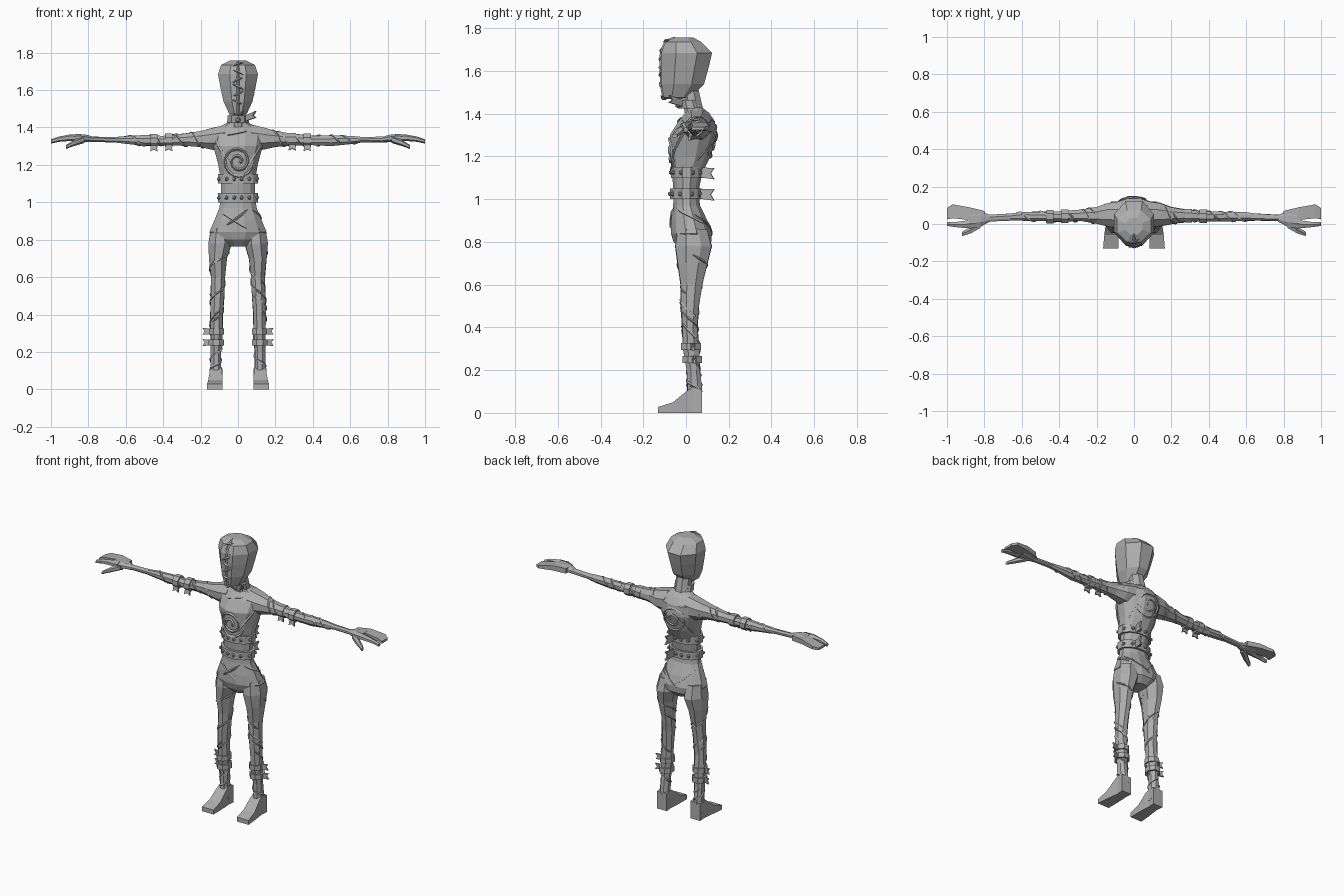
import bpy, bmesh, math, random
from mathutils import Vector
from mathutils.bvhtree import BVHTree

random.seed(4)
cube = bpy.data.objects.get("Cube")
if cube:
    bpy.data.objects.remove(cube, do_unlink=True)

GREY = (0.42, 0.42, 0.42, 1)
mat = bpy.data.materials.new("cloth_grey")
mat.use_nodes = True
mat.diffuse_color = GREY
mat.node_tree.nodes["Principled BSDF"].inputs["Base Color"].default_value = GREY

# axis -> (centre axis, the two ring axes)
AXES = {"x": (Vector((0, 1, 0)), Vector((0, 0, 1))),
        "y": (Vector((1, 0, 0)), Vector((0, 0, 1))),
        "z": (Vector((1, 0, 0)), Vector((0, 1, 0)))}


def finish(name, bm):
    bmesh.ops.recalc_face_normals(bm, faces=bm.faces)
    mesh = bpy.data.meshes.new(name)
    bm.to_mesh(mesh)
    tree = BVHTree.FromBMesh(bm)
    bm.free()
    mesh.materials.append(mat)
    obj = bpy.data.objects.new(name, mesh)
    bpy.context.collection.objects.link(obj)
    return tree


def loft(name, axis, rings, n=8, side=1, jitter=0):
    """Skin through rings of (x, y, z, half width, half depth)."""
    bm = bmesh.new()
    u, v = AXES[axis]
    grow = 1 / math.cos(math.pi / n)
    loops = []
    for x, y, z, ru, rv in rings:
        loop = []
        for i in range(n):
            a = 2 * math.pi * (i + 0.5) / n
            p = Vector((x, y, z)) + grow * (u * ru * math.cos(a) + v * rv * math.sin(a))
            p += Vector([random.uniform(-jitter, jitter) for _ in range(3)])
            p.x *= side
            loop.append(bm.verts.new(p))
        loops.append(loop)
    for a, b in zip(loops, loops[1:]):
        for i in range(n):
            j = (i + 1) % n
            bm.faces.new((a[i], a[j], b[j], b[i]))
    bm.faces.new(loops[0])
    bm.faces.new(loops[-1])
    return finish(name, bm)


def ribbon(name, points, size=0.006):
    """Raised strip along a path, pointed at both ends."""
    curve = bpy.data.curves.new(name, "CURVE")
    curve.dimensions = "3D"
    curve.bevel_depth = size
    curve.bevel_resolution = 0
    line = curve.splines.new("POLY")
    line.points.add(len(points) - 1)
    for i, (slot, p) in enumerate(zip(line.points, points)):
        slot.co = (*p, 1)
        slot.radius = 0.3 if i in (0, len(points) - 1) else 1
    temp = bpy.data.objects.new(name, curve)
    mesh = bpy.data.meshes.new_from_object(temp)
    bpy.data.objects.remove(temp)
    mesh.materials.clear()
    mesh.materials.append(mat)
    mesh.shade_flat()
    bpy.context.collection.objects.link(bpy.data.objects.new(name, mesh))


def cast(tree, centre, out):
    """Surface point met when looking back at centre from outside."""
    out = Vector(out).normalized()
    hit = tree.ray_cast(Vector(centre) + out * 0.5, -out)[0]
    return hit if hit else Vector(centre)


def tail(name, base, along, across, width=0.035, thick=0.01):
    """Loose strap end with a forked tip."""
    base, along, w = Vector(base), Vector(along), Vector(across).normalized() * width / 2
    normal = along.cross(w).normalized() * thick
    bm = bmesh.new()
    outline = [base - w, base + along - w * 1.2, base + along * 0.75,
               base + along + w * 1.2, base + w]
    face = bm.faces.new([bm.verts.new(p - normal / 2) for p in outline])
    new = bmesh.ops.extrude_face_region(bm, geom=[face])["geom"]
    bmesh.ops.translate(bm, verts=[g for g in new if isinstance(g, bmesh.types.BMVert)], vec=normal)
    finish(name, bm)


def stud(name, at, r=0.012):
    bm = bmesh.new()
    bmesh.ops.create_icosphere(bm, subdivisions=1, radius=r)
    bmesh.ops.translate(bm, verts=bm.verts, vec=at)
    finish(name, bm)


# Torso, neck and head
torso = loft("torso", "z", [
    (0, .03, .765, .06, .055), (0, .03, .80, .13, .088), (0, .025, .84, .153, .096),
    (0, .015, .90, .128, .085), (0, .003, .97, .10, .063), (0, 0, 1.03, .09, .058),
    (0, .005, 1.12, .092, .07), (0, .02, 1.20, .105, .095), (0, .034, 1.30, .132, .11),
    (0, .05, 1.365, .145, .085), (0, .052, 1.405, .095, .055), (0, .035, 1.43, .05, .04)], 12)
loft("neck", "z", [(0, .04, 1.40, .048, .045), (0, .015, 1.52, .042, .042)])
head = loft("head", "z", [
    (0, -.04, 1.475, .048, .065), (0, -.015, 1.54, .078, .10), (0, -.005, 1.62, .095, .112),
    (0, .003, 1.685, .107, .119), (0, -.012, 1.735, .09, .085), (0, -.012, 1.757, .045, .045)])

# Stitched seam over the face and crown
HEAD_MID = Vector((0, 0, 1.62))
seam = []
for i in range(19):
    a = math.radians(-132 + 11 * i * 0.8)
    seam.append(cast(head, HEAD_MID, (0, -math.cos(a + .75), math.sin(a + .75))))
ribbon("head_seam", seam, 0.007)
for i, p in enumerate(seam[2:-1:2]):
    lean = 0.014 if i % 2 else -0.014
    ends = []
    for s in (-1, 0, 1):
        out = (p - HEAD_MID).normalized()
        up = out.cross(Vector((1, 0, 0)))
        ends.append(p + Vector((s * 0.028, 0, 0)) + up * s * lean + out * (0.006 if s == 0 else 0))
    ribbon("head_stitch", ends, 0.008)

# Collar and waist belts
loft("collar", "z", [(0, .022, 1.425, .058, .052), (0, .012, 1.465, .056, .052)], 10)
stud("collar_stud", (0, -.035, 1.44), .016)
tail("collar_tail", (.045, -.02, 1.45), (.05, -.06, .02), (0, 0, 1), .03)
for z, y in ((1.125, .004), (1.025, 0)):
    belt = loft("belt", "z", [(0, y, z - .025, .108, .074), (0, y, z + .025, .108, .074)], 12)
    for i in range(12):
        a = math.radians(15 + 30 * i)
        stud("belt_stud", cast(belt, (0, y, z), (math.cos(a), math.sin(a), 0)))
    tail("belt_tail", (.04, .065, z), (.015, .068, -.005), (0, 0, 1), .045)

# Swirled wrappings on chest and back
for name, a0, zc, turn in (("chest_swirl", -90, 1.22, 1), ("back_swirl", 90, 1.28, -1)):
    path = []
    for i in range(34):
        t = i / 33
        ang, r = -0.8 + t * 13, 0.015 + 0.085 * t
        a = math.radians(a0) + turn * math.cos(ang) * r / 0.115
        z = zc + math.sin(ang) * r * 0.9
        path.append(cast(torso, (0, .025, z), (math.cos(a), math.sin(a), 0)))
    ribbon(name, path, 0.008)

# Slanted folds round the ribs, shoulders and hips: (start angle, sweep, z start, z end)
for a0, sweep, z0, z1 in ((-170, 70, 1.34, 1.17), (-10, -60, 1.32, 1.16), (-140, 100, 1.36, 1.38),
                          (20, 60, 1.18, 1.33), (160, -60, 1.17, 1.30), (-125, 70, .88, .96),
                          (-150, 90, .95, .86), (10, 90, .93, .83), (170, -80, .95, .85),
                          (-40, 80, .96, .88)):
    path = []
    for i in range(8):
        a, z = math.radians(a0 + sweep * i / 7), z0 + (z1 - z0) * i / 7
        path.append(cast(torso, (0, .02, z), (math.cos(a), math.sin(a), 0)))
    ribbon("torso_fold", path, 0.007)

ARM = [(.07, .05, 1.345, .07, .07), (.14, .05, 1.34, .062, .058), (.20, .045, 1.338, .045, .043),
       (.28, .045, 1.335, .031, .033), (.40, .04, 1.33, .027, .026), (.50, .04, 1.33, .025, .028),
       (.60, .04, 1.333, .022, .021), (.66, .037, 1.335, .018, .014), (.80, .03, 1.336, .017, .014)]
LEG = [(.095, .03, .86, .05, .07), (.097, .035, .78, .063, .085), (.107, .03, .70, .048, .07),
       (.106, .025, .60, .037, .05), (.11, .018, .50, .036, .042), (.115, .018, .40, .034, .036),
       (.115, .024, .30, .032, .038), (.118, .034, .20, .028, .031), (.118, .04, .12, .027, .034),
       (.118, .04, .04, .032, .034)]


def along(rings, k, value):
    """Centre of a limb where coordinate k equals value."""
    for p, q in zip(rings, rings[1:]):
        if min(p[k], q[k]) <= value <= max(p[k], q[k]):
            return Vector(p[:3]).lerp(Vector(q[:3]), (value - p[k]) / (q[k] - p[k]))


def spiral(name, tree, rings, k, start, end, turns, phase, side):
    u, v = AXES["xyz"[k]]
    path = []
    for i in range(13):
        t = i / 12
        c = along(rings, k, start + (end - start) * t)
        c.x *= side
        a = phase + side * turns * t * 2 * math.pi
        path.append(cast(tree, c, u * math.cos(a) + v * math.sin(a)))
    ribbon(name, path, 0.006)


for side, label in ((1, "left_"), (-1, "right_")):
    # Arms with wrappings and straps
    arm = loft(label + "arm", "x", ARM, 8, side, .002)
    for i, (a, b) in enumerate(((.16, .28), (.21, .36), (.31, .46), (.41, .55), (.49, .64))):
        spiral(label + "arm_wrap", arm, ARM, 0, a, b, 1.0, 1.3 * i, side)
    for x in ((.29, .37) if side > 0 else (.37, .45)):
        c = along(ARM, 0, x)
        loft(label + "arm_strap", "x", [(x - .019, c.y, c.z, .036, .036), (x + .019, c.y, c.z, .036, .036)], 8, side)
        tail(label + "arm_strap_tail", (side * x, c.y - .02, c.z - .02), (0, -.006, -.037), (1, 0, 0), .032)

    # Hands: broad fused fingers, one finger and a thumb
    loft(label + "palm", "x", [(.77, .03, 1.336, .018, .014), (.82, .028, 1.343, .042, .02),
                               (.88, .025, 1.346, .05, .017)], 8, side)
    loft(label + "broad_finger", "x", [(.80, .04, 1.342, .03, .016), (.88, .055, 1.347, .034, .015),
                                       (.97, .068, 1.337, .037, .009), (1.0, .055, 1.33, .03, .007)], 4, side)
    loft(label + "finger", "x", [(.84, .005, 1.346, .026, .017), (.90, -.002, 1.345, .02, .015),
                                 (.96, -.003, 1.337, .013, .012), (1.0, 0, 1.325, .01, .01)], 6, side)
    loft(label + "thumb", "x", [(.82, .005, 1.337, .025, .017), (.87, -.03, 1.32, .019, .015),
                                (.92, -.054, 1.296, .011, .009)], 6, side)

    # Legs with wrappings and straps
    leg = loft(label + "leg", "z", LEG, 8, side, .002)
    for i, (a, b) in enumerate(((.74, .56), (.62, .44), (.52, .36), (.42, .22), (.23, .12), (.19, .10))):
        spiral(label + "leg_wrap", leg, LEG, 2, a, b, 0.9, 1.7 * i, side)
    for z in (.31, .25):
        c = along(LEG, 2, z)
        loft(label + "leg_strap", "z", [(c.x, c.y, z - .016, .041, .046), (c.x, c.y, z + .016, .041, .046)], 8, side)
        tail(label + "leg_strap_tail", (side * .145, c.y, z), (side * .044, .012, 0), (0, 0, 1), .03)

    # Wedge feet, flat soled
    loft(label + "foot", "y", [(.124, -.13, .014, .041, .014), (.121, -.06, .025, .038, .025),
                               (.118, 0, .05, .033, .05), (.118, .03, .06, .03, .06),
                               (.118, .075, .055, .034, .055)], 4, side)
